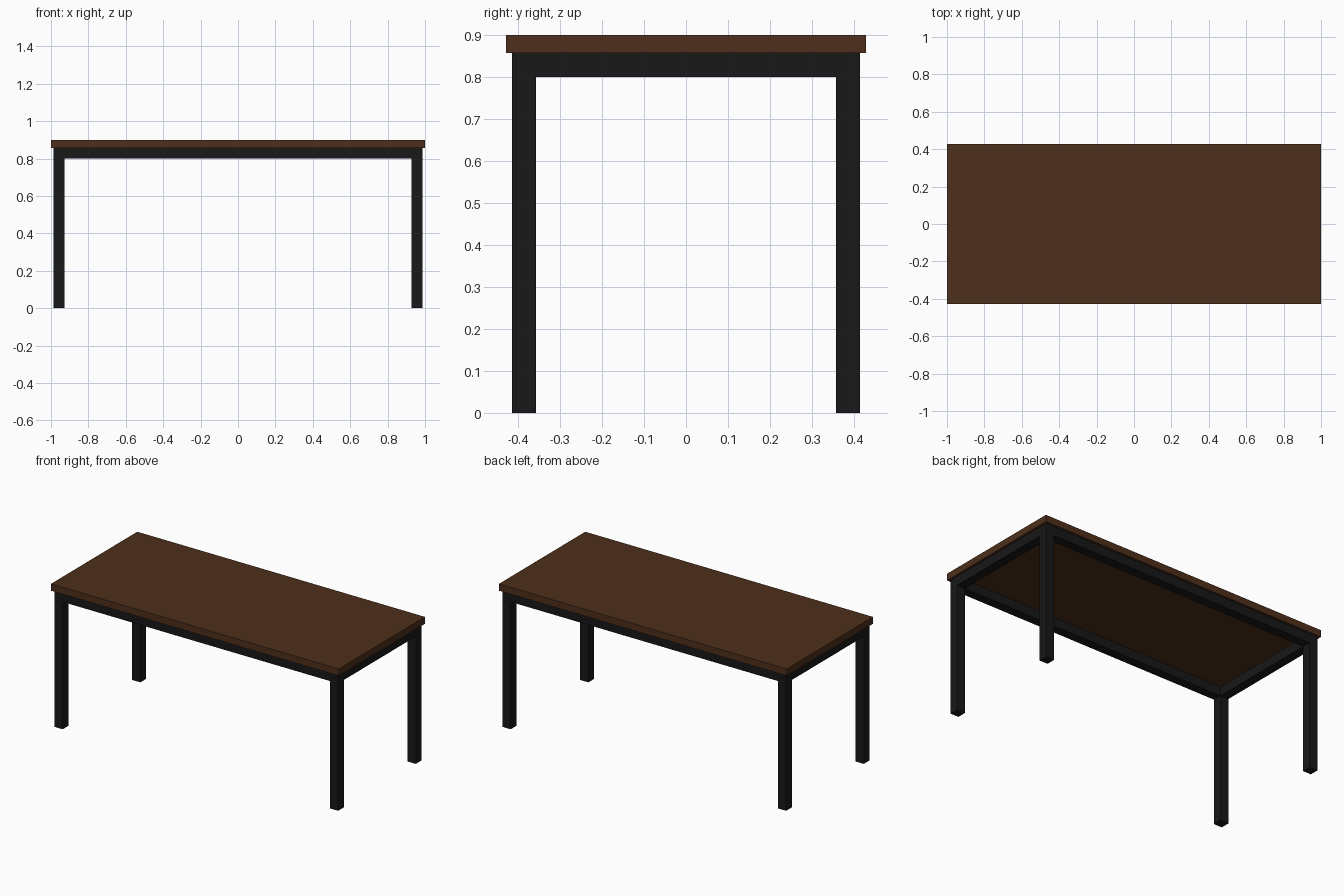
import bpy

if "Cube" in bpy.data.objects:
    bpy.data.objects.remove(bpy.data.objects["Cube"])

L, W, H = 2.0, 0.857, 0.90      # overall size
TOP = 0.043                     # tabletop thickness
T = 0.057                       # square tube width
INSET = 0.0143                  # tabletop overhang


def material(name, color):
    m = bpy.data.materials.new(name)
    m.diffuse_color = color
    m.use_nodes = True
    m.node_tree.nodes["Principled BSDF"].inputs["Base Color"].default_value = m.diffuse_color
    return m


wood = material("dark_wood", (0.075, 0.028, 0.011, 1))
metal = material("black_metal", (0.009, 0.009, 0.009, 1))


def box(name, center, size, mat):
    bpy.ops.mesh.primitive_cube_add(size=1, location=center)
    ob = bpy.context.object
    ob.name = name
    ob.scale = size
    bpy.ops.object.transform_apply(location=False, rotation=False, scale=True)
    ob.data.materials.append(mat)
    return ob


# Tabletop slab
box("tabletop", (0, 0, H - TOP / 2), (L, W, TOP), wood)

leg_h = H - TOP
lx = L / 2 - INSET - T / 2
ly = W / 2 - INSET - T / 2
rail_z = leg_h - T / 2
sides_x = ((-1, "left"), (1, "right"))
sides_y = ((-1, "front"), (1, "back"))

# Four square legs at the corners
for sx, nx in sides_x:
    for sy, ny in sides_y:
        box(f"{ny}_{nx}_leg", (sx * lx, sy * ly, leg_h / 2), (T, T, leg_h), metal)

# Rails running between the legs under the top
for sy, ny in sides_y:
    box(f"{ny}_rail", (0, sy * ly, rail_z), (2 * lx - T, T, T), metal)
for sx, nx in sides_x:
    box(f"{nx}_rail", (sx * lx, 0, rail_z), (T, 2 * ly - T, T), metal)
